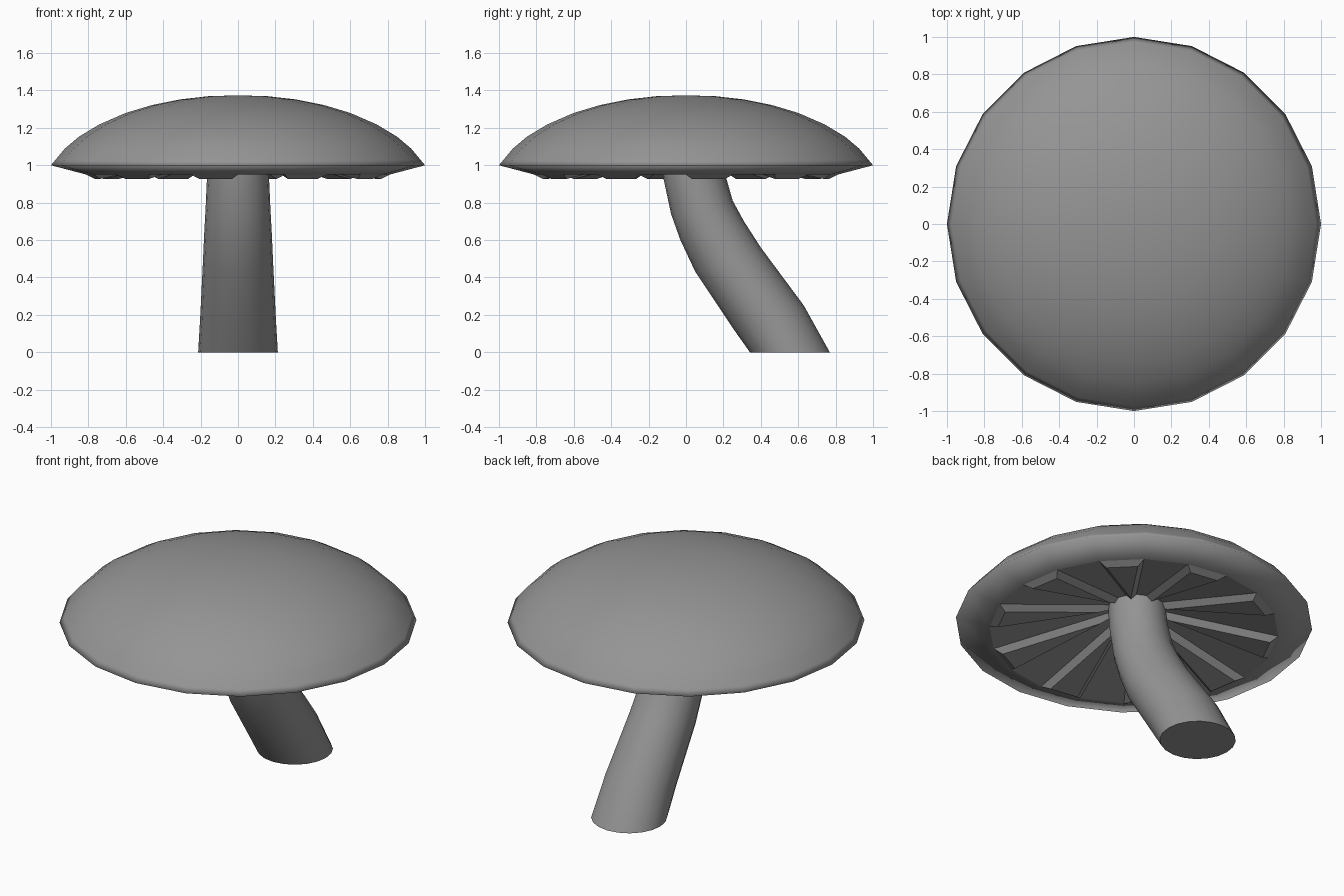
import bpy
import bmesh
from math import sin, cos, radians
from mathutils import Vector

cube = bpy.data.objects.get("Cube")
if cube:
    bpy.data.objects.remove(cube, do_unlink=True)

SIDES = 20
STEP = 360 / SIDES

grey = bpy.data.materials.new("plain_grey")
grey.use_nodes = True
colour = (0.3, 0.3, 0.3, 1)
grey.diffuse_color = colour
grey.node_tree.nodes["Principled BSDF"].inputs["Base Color"].default_value = colour


def polar(radius, degrees, z):
    a = radians(degrees)
    return Vector((radius * cos(a), radius * sin(a), z))


def add_object(name, bm):
    bmesh.ops.recalc_face_normals(bm, faces=bm.faces)
    mesh = bpy.data.meshes.new(name)
    bm.to_mesh(mesh)
    bm.free()
    mesh.materials.append(grey)
    obj = bpy.data.objects.new(name, mesh)
    bpy.context.collection.objects.link(obj)
    return obj


def skin(bm, rings):
    """Join successive rings of vertices with smooth quads."""
    for low, high in zip(rings, rings[1:]):
        for i in range(SIDES):
            j = (i + 1) % SIDES
            bm.faces.new((low[i], low[j], high[j], high[i])).smooth = True


# Cap: domed profile with a thin rim and an inward sloping lip
bm = bmesh.new()
profile = [(0.81, 0.95), (1, 1), (0.975, 1.03), (0.925, 1.09),
           (0.85, 1.153), (0.74, 1.219), (0.6, 1.28), (0.46, 1.322),
           (0.31, 1.352), (0.16, 1.369)]
rings = [[bm.verts.new(polar(r, i * STEP, z)) for i in range(SIDES)] for r, z in profile]
skin(bm, rings)
crown = bm.verts.new((0, 0, 1.374))
for i in range(SIDES):
    bm.faces.new((rings[-1][i], rings[-1][(i + 1) % SIDES], crown)).smooth = True
add_object("cap", bm)

# Hollow underside: a shallow cone whose alternate wedges are raised as bevelled gills
bm = bmesh.new()
hub = bm.verts.new((0, 0, 1.12))
edge = [bm.verts.new(polar(0.81, i * STEP, 0.95)) for i in range(SIDES)]
wedges = [bm.faces.new((hub, edge[(i + 1) % SIDES], edge[i])) for i in range(SIDES)]
bm.normal_update()
bmesh.ops.inset_individual(bm, faces=wedges[::2], thickness=0.033, depth=0.031,
                           use_even_offset=True)
add_object("gills", bm)

# Stem: rings that tilt along the bend, given by front and back points (y, z)
bm = bmesh.new()
sections = [((0.342, 0), (0.769, 0), 0.213), ((0.25, 0.13), (0.63, 0.25), 0.202),
            ((0.05, 0.43), (0.4, 0.56), 0.187), ((-0.03, 0.6), (0.31, 0.7), 0.18),
            ((-0.08, 0.74), (0.25, 0.81), 0.173), ((-0.125, 0.95), (0.207, 0.96), 0.165),
            ((-0.14, 1.14), (0.18, 1.14), 0.16)]
rings = []
for front, back, width in sections:
    a, b = Vector((0, *front)), Vector((0, *back))
    mid, half = (a + b) / 2, (b - a) / 2
    rings.append([bm.verts.new(mid + half * sin(radians(i * STEP))
                               + Vector((width * cos(radians(i * STEP)), 0, 0)))
                  for i in range(SIDES)])
skin(bm, rings)
bm.faces.new(rings[0])
for e in bm.edges:
    if any(not f.smooth for f in e.link_faces):
        e.smooth = False
add_object("stem", bm)
